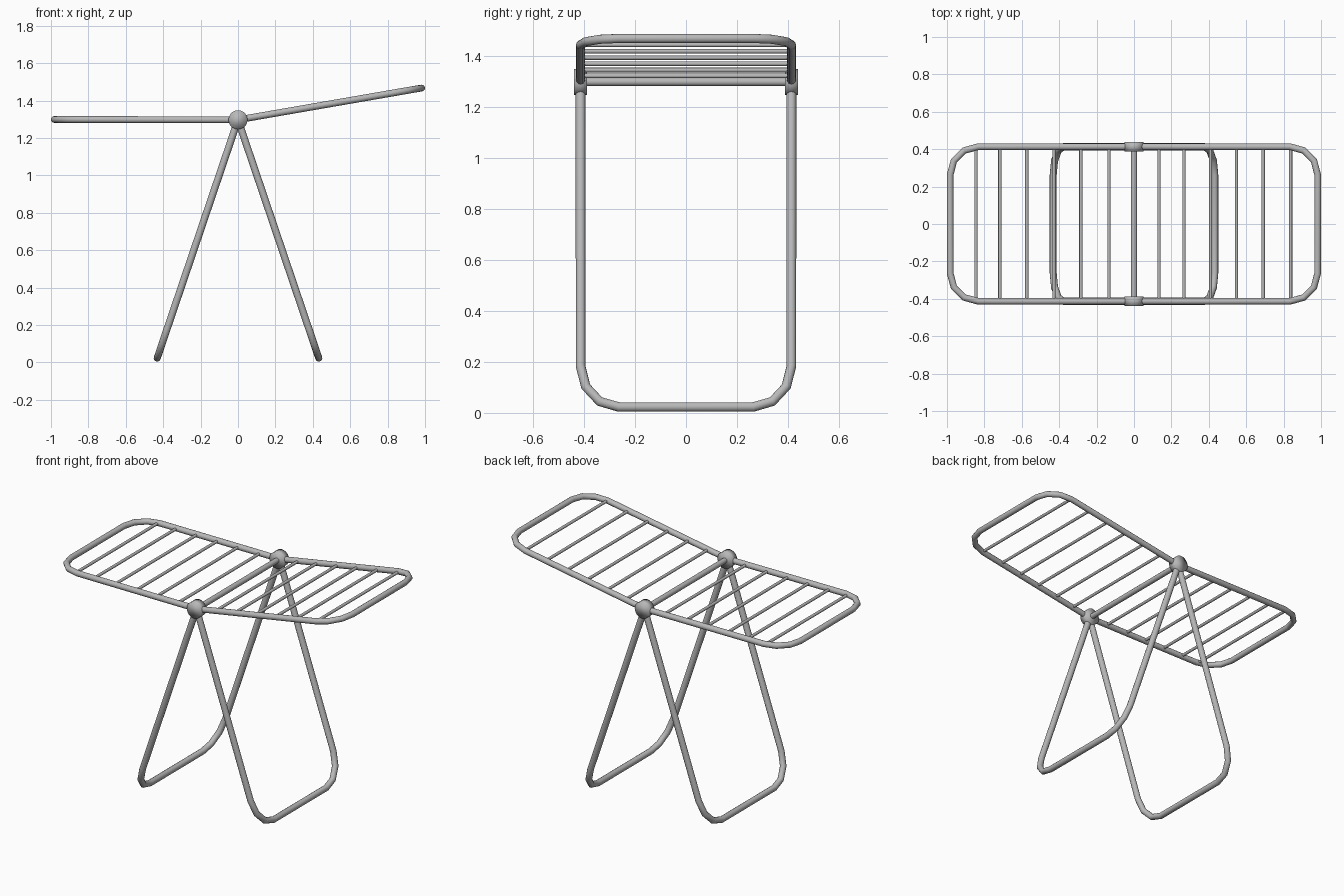
import bpy
from math import sin, cos, pi
from mathutils import Vector

old = bpy.data.objects.get("Cube")
if old:
    bpy.data.objects.remove(old, do_unlink=True)

PIVOT = Vector((0, 0, 1.297))
HALF = 0.413      # half width between the side rails
BEND = 0.15       # corner radius across the frame

metal = bpy.data.materials.new("grey metal")
metal.use_nodes = True
grey = (0.48, 0.48, 0.48, 1)
metal.diffuse_color = grey
metal.node_tree.nodes["Principled BSDF"].inputs["Base Color"].default_value = grey


def tube(name, points, radius):
    """Round tube swept along a polyline."""
    curve = bpy.data.curves.new(name, 'CURVE')
    curve.dimensions = '3D'
    curve.bevel_depth = radius
    curve.bevel_resolution = 4
    curve.use_fill_caps = True
    spline = curve.splines.new('POLY')
    spline.points.add(len(points) - 1)
    for p, co in zip(spline.points, points):
        p.co = (*co, 1)
    obj = bpy.data.objects.new(name, curve)
    bpy.context.collection.objects.link(obj)
    bpy.ops.object.select_all(action='DESELECT')
    obj.select_set(True)
    bpy.context.view_layer.objects.active = obj
    bpy.ops.object.convert(target='MESH')
    obj = bpy.context.object
    obj.data.materials.clear()
    obj.data.materials.append(metal)
    bpy.ops.object.shade_smooth_by_angle(angle=pi / 3)


def u_frame(name, end_x, end_z, radius, bend_length):
    """U-shaped tube from the pivot out to an end bar, with rounded corners."""
    reach = Vector((end_x, 0, end_z)) - PIVOT
    length, along = reach.length, reach.normalized()
    half = [(0, HALF)]
    for i in range(4):
        a = i * pi / 6
        half.append((length - bend_length * (1 - sin(a)), HALF - BEND * (1 - cos(a))))
    outline = half + [(d, -y) for d, y in reversed(half)]
    tube(name, [PIVOT + along * d + Vector((0, y, 0)) for d, y in outline], radius)
    return along


def cross_bar(name, centre, radius):
    side = Vector((0, HALF, 0))
    tube(name, [centre - side, centre + side], radius)


# Two leg frames
for name, x in (("left_leg_frame", 0.432), ("right_leg_frame", -0.432)):
    u_frame(name, x, 0.023, 0.019, 0.17)

# Two drying wings with thin rods, listed by distance from the hinge
wings = (
    ("left", 0.982, 1.467, (0.136, 0.271, 0.415, 0.556, 0.701, 0.85)),
    ("right", -0.983, 1.299, (0.134, 0.284, 0.428, 0.573, 0.717, 0.845)),
)
for side, end_x, end_z, rods in wings:
    along = u_frame(side + "_wing_frame", end_x, end_z, 0.018, BEND)
    for i, distance in enumerate(rods, 1):
        cross_bar(f"{side}_wing_rod_{i}", PIVOT + along * distance, 0.009)

# Central axle and the hinge hubs
cross_bar("axle", PIVOT, 0.017)
for name, y in (("front_hub", -HALF), ("back_hub", HALF)):
    bpy.ops.mesh.primitive_cylinder_add(vertices=20, radius=0.051, depth=0.052,
                                        location=(0, y, PIVOT.z), rotation=(pi / 2, 0, 0))
    hub = bpy.context.object
    hub.name = name
    hub.data.materials.append(metal)
    bpy.ops.object.shade_smooth()
